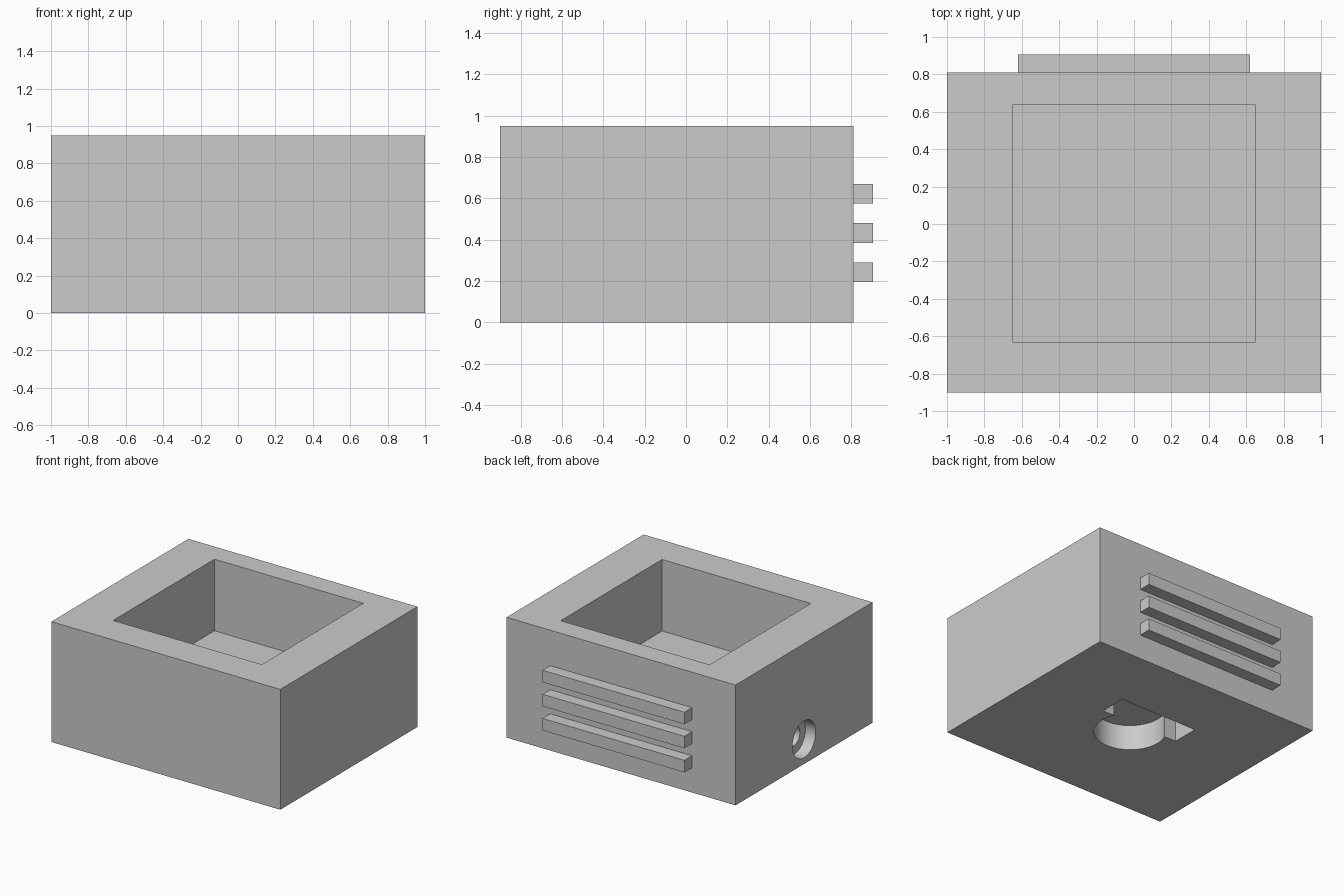
import bpy, math

default = bpy.data.objects.get("Cube")
if default:
    bpy.data.objects.remove(default, do_unlink=True)

grey = bpy.data.materials.new("plain_grey")
grey.use_nodes = True
colour = (0.6, 0.6, 0.6, 1)
grey.diffuse_color = colour
grey.node_tree.nodes["Principled BSDF"].inputs["Base Color"].default_value = colour


def box(name, x, y, z):
    """Box between pairs of limits on each axis."""
    spans = (x, y, z)
    bpy.ops.mesh.primitive_cube_add(size=1, location=[sum(s) / 2 for s in spans])
    ob = bpy.context.object
    ob.name = name
    ob.scale = [s[1] - s[0] for s in spans]
    bpy.ops.object.transform_apply(location=True, rotation=True, scale=True)
    ob.data.materials.append(grey)
    return ob


def cylinder(name, radius, depth, centre, rotation=(0, 0, 0)):
    bpy.ops.mesh.primitive_cylinder_add(vertices=64, radius=radius, depth=depth,
                                        location=centre, rotation=rotation)
    ob = bpy.context.object
    ob.name = name
    bpy.ops.object.transform_apply(location=True, rotation=True, scale=True)
    ob.data.materials.append(grey)
    return ob


def cut(target, cutter):
    mod = target.modifiers.new("cut", 'BOOLEAN')
    mod.operation = 'DIFFERENCE'
    mod.solver = 'EXACT'
    mod.object = cutter
    bpy.context.view_layer.objects.active = target
    bpy.ops.object.modifier_apply(modifier=mod.name)
    bpy.data.objects.remove(cutter, do_unlink=True)


FRONT, BACK, TOP = -0.9, 0.81, 0.95
MID = (FRONT + BACK) / 2
sideways = (0, math.pi / 2, 0)

# Solid housing with an open square tray in the top
body = box("housing", (-1, 1), (FRONT, BACK), (0, TOP))
cut(body, box("tray_cutter", (-0.65, 0.65), (-0.63, 0.635), (0.385, 1.2)))

# Round pocket and crossing slot under the base
cut(body, cylinder("pocket_cutter", 0.26, 0.4, (0, MID, 0)))
cut(body, box("slot_cutter", (-0.34, 0.34), (0.06, 0.275), (-0.2, 0.2)))

# Stepped round socket in the right side
cut(body, cylinder("recess_cutter", 0.145, 0.18, (-1, MID, 0.195), sideways))
cut(body, cylinder("socket_cutter", 0.075, 0.7, (-1, MID, 0.195), sideways))

bpy.ops.object.select_all(action='DESELECT')
body.select_set(True)
bpy.context.view_layer.objects.active = body
bpy.ops.object.shade_smooth_by_angle(angle=math.radians(30))

# Three ribs across the back
for i in range(3):
    low = 0.195 + i * 0.19
    box(f"back_rib_{i + 1}", (-0.62, 0.62), (BACK, 0.905), (low, low + 0.095))
